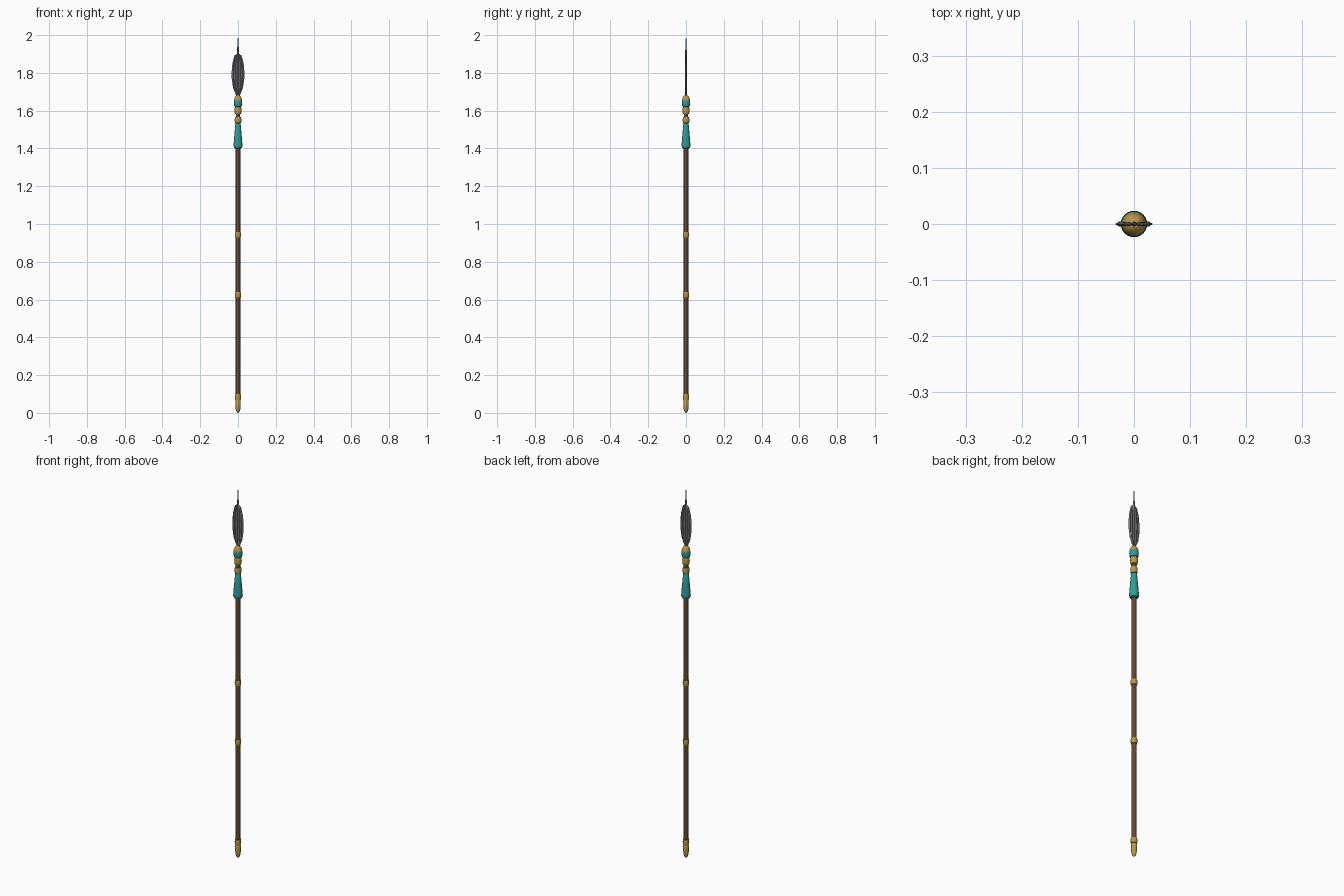
import bpy, bmesh, math

if "Cube" in bpy.data.objects:
    bpy.data.objects.remove(bpy.data.objects["Cube"])


def material(name, color):
    m = bpy.data.materials.new(name)
    m.diffuse_color = (*color, 1)
    m.use_nodes = True
    m.node_tree.nodes["Principled BSDF"].inputs["Base Color"].default_value = m.diffuse_color
    return m


WOOD = material("wood", (0.13, 0.065, 0.03))
GOLD = material("gold", (0.5, 0.31, 0.06))
TEAL = material("teal", (0.03, 0.34, 0.33))
STEEL = material("steel", (0.2, 0.2, 0.22))


def finish(name, bm, mat, smooth=True):
    bmesh.ops.recalc_face_normals(bm, faces=bm.faces)
    me = bpy.data.meshes.new(name)
    bm.to_mesh(me)
    bm.free()
    me.materials.append(mat)
    ob = bpy.data.objects.new(name, me)
    bpy.context.collection.objects.link(ob)
    if smooth:
        bpy.ops.object.select_all(action='DESELECT')
        ob.select_set(True)
        bpy.context.view_layer.objects.active = ob
        bpy.ops.object.shade_smooth_by_angle(angle=math.radians(35))
    return ob


def lathe(name, profile, mat, sides=24):
    """Closed solid of revolution from (radius, z) points."""
    bm = bmesh.new()
    rings = []
    for r, z in profile:
        rings.append([bm.verts.new((r * math.cos(2 * math.pi * i / sides),
                                    r * math.sin(2 * math.pi * i / sides), z))
                      for i in range(sides)])
    for a, b in zip(rings, rings[1:]):
        for i in range(sides):
            j = (i + 1) % sides
            bm.faces.new((a[i], a[j], b[j], b[i]))
    bm.faces.new(rings[0])
    bm.faces.new(rings[-1])
    return finish(name, bm, mat)


def bead(name, z, r, h, mat, waist=0.012):
    """Rounded ring of half-height h around the shaft."""
    n = 8
    pts = [(waist + (r - waist) * math.sin(math.pi * i / n) ** 0.6 if 0 < i < n else waist,
            z - h * math.cos(math.pi * i / n)) for i in range(n + 1)]
    return lathe(name, pts, mat)


def blade(name, rows, mat, side=1):
    """Flat blade from (inner x, outer x, z, half thickness) rows, diamond section."""
    bm = bmesh.new()
    loops = []
    for a, b, z, t in rows:
        m = (a + b) / 2
        loops.append([bm.verts.new((side * x, y, z)) for x, y in
                      ((a, 0), (m, -t), (b, 0), (m, t))])
    for p, q in zip(loops, loops[1:]):
        for i in range(4):
            j = (i + 1) % 4
            bm.faces.new((p[i], p[j], q[j], q[i]))
    bm.faces.new(loops[0])
    bm.faces.new(loops[-1])
    return finish(name, bm, mat, False)


# Shaft, butt cap and bands
lathe("shaft", [(0.012, 0.05), (0.012, 1.5), (0.011, 1.66)], WOOD)
lathe("butt_cap", [(0.002, 0), (0.008, 0.005), (0.012, 0.018), (0.0145, 0.04),
                   (0.0145, 0.058), (0.012, 0.07)], GOLD)
for i, z in enumerate((0.085, 0.625, 0.943)):
    bead(f"shaft_band_{i}", z, 0.016, 0.015, GOLD)

# Flared collar and socket beads
lathe("collar", [(0.012, 1.40), (0.020, 1.403), (0.0235, 1.412), (0.023, 1.425),
                 (0.019, 1.475), (0.014, 1.53), (0.012, 1.535)], TEAL)
bead("lower_ring", 1.55, 0.0175, 0.017, GOLD)
bead("upper_ring", 1.602, 0.0185, 0.02, GOLD)
lathe("socket_bulb", [(0.013, 1.618), (0.019, 1.622), (0.022, 1.632),
                      (0.0225, 1.642), (0.021, 1.655)], TEAL)
lathe("socket_cap", [(0.021, 1.655), (0.0195, 1.664), (0.015, 1.674),
                     (0.008, 1.681), (0.002, 1.683)], GOLD)

# Leaf blade: central spike plus mirrored side fins
blade("blade_spike", [(-0.006, 0.006, 1.67, 0.005), (-0.008, 0.008, 1.75, 0.005),
                      (-0.008, 0.008, 1.86, 0.005), (-0.005, 0.005, 1.92, 0.004),
                      (-0.0005, 0.0005, 2.0, 0.0005)], STEEL)
for side, tag in ((1, "right"), (-1, "left")):
    blade(f"inner_fin_{tag}", [(0.003, 0.008, 1.675, 0.003), (0.004, 0.02, 1.72, 0.004),
                               (0.004, 0.024, 1.79, 0.004), (0.004, 0.02, 1.86, 0.004),
                               (0.004, 0.011, 1.90, 0.002)], STEEL, side)
    blade(f"outer_fin_{tag}", [(0.008, 0.012, 1.685, 0.002), (0.015, 0.026, 1.72, 0.004),
                               (0.018, 0.033, 1.765, 0.0045), (0.019, 0.034, 1.80, 0.0045),
                               (0.017, 0.030, 1.85, 0.004), (0.010, 0.018, 1.895, 0.002)],
          STEEL, side)
